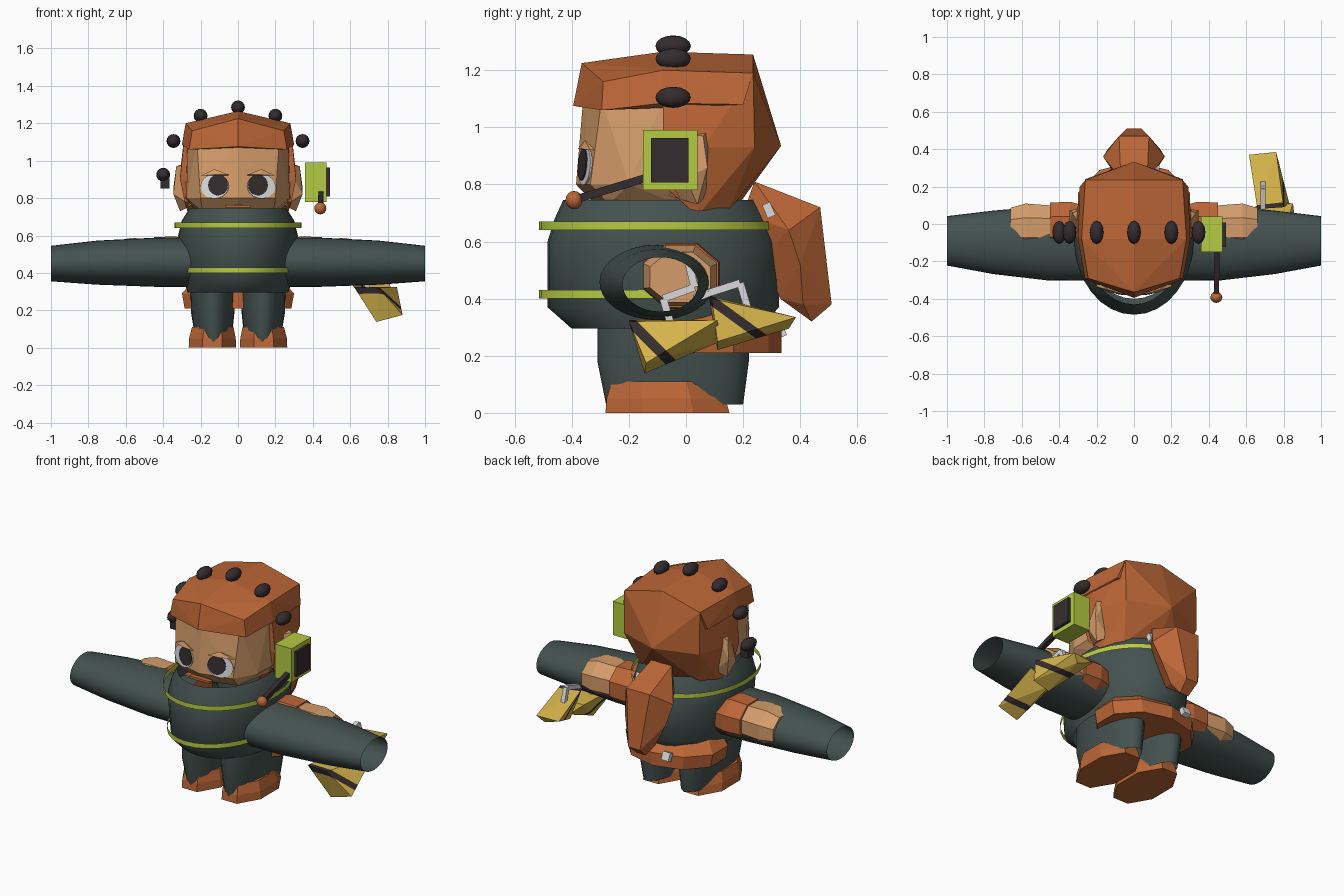
import bpy, bmesh, math
from mathutils import Vector, Matrix

if "Cube" in bpy.data.objects:
    bpy.data.objects.remove(bpy.data.objects["Cube"])


def material(name, rgb):
    lin = [(c / 255 / 12.92) if c < 11 else ((c / 255 + 0.055) / 1.055) ** 2.4 for c in rgb]
    m = bpy.data.materials.new(name)
    m.use_nodes = True
    m.diffuse_color = (*lin, 1)
    m.node_tree.nodes["Principled BSDF"].inputs["Base Color"].default_value = (*lin, 1)
    return m


COAT = material("dark green cloth", (68, 82, 79))
BROWN = material("rust brown", (188, 102, 54))
SKIN = material("skin tan", (212, 156, 106))
LIME = material("lime", (182, 203, 68))
DARK = material("near black", (52, 44, 46))
GOLD = material("gold", (214, 180, 74))
WHITE = material("light grey", (218, 218, 220))


def finish(name, bm, mats, smooth=False):
    bmesh.ops.recalc_face_normals(bm, faces=bm.faces)
    mesh = bpy.data.meshes.new(name)
    bm.to_mesh(mesh)
    bm.free()
    for m in mats:
        mesh.materials.append(m)
    mesh.polygons.foreach_set("use_smooth", [smooth] * len(mesh.polygons))
    ob = bpy.data.objects.new(name, mesh)
    bpy.context.collection.objects.link(ob)
    return ob


def hull(name, mat, points, mirror=False):
    """Faceted solid around a few corner points."""
    bm = bmesh.new()
    pts = set(points)
    if mirror:
        pts |= {(-x, y, z) for x, y, z in points}
    for p in sorted(pts):
        bm.verts.new(p)
    bmesh.ops.convex_hull(bm, input=bm.verts)
    bmesh.ops.delete(bm, geom=[v for v in bm.verts if not v.link_faces], context='VERTS')
    bmesh.ops.dissolve_limit(bm, angle_limit=0.05, verts=bm.verts, edges=bm.edges)
    return finish(name, bm, [mat])


def loft(name, mat, rings, axis="z", n=32, caps=False, smooth=True, turn=0.0):
    """Rings are (position on axis, centre a, centre b, radius a, radius b)."""
    bm = bmesh.new()
    loops = []
    for p, ca, cb, ra, rb in rings:
        loop = []
        for i in range(n):
            t = math.tau * i / n + turn
            a, b = ca + ra * math.cos(t), cb + rb * math.sin(t)
            loop.append(bm.verts.new((a, b, p) if axis == "z" else (p, a, b)))
        loops.append(loop)
    for lo, hi in zip(loops, loops[1:]):
        for i in range(n):
            j = (i + 1) % n
            bm.faces.new((lo[i], lo[j], hi[j], hi[i]))
    if caps:
        bm.faces.new(loops[0])
        bm.faces.new(loops[-1])
    return finish(name, bm, [mat], smooth)


def box(name, mat, centre, size, rot=None):
    bm = bmesh.new()
    m = Matrix.Translation(centre) @ (rot or Matrix()) @ Matrix.Diagonal((*size, 1))
    bmesh.ops.create_cube(bm, size=1, matrix=m)
    return finish(name, bm, [mat])


def beam(name, mat, a, b, w):
    a, b = Vector(a), Vector(b)
    rot = (b - a).to_track_quat('Z', 'Y').to_matrix().to_4x4()
    return box(name, mat, (a + b) / 2, (w, w, (b - a).length), rot)


def ball(name, mat, centre, radii):
    bm = bmesh.new()
    m = Matrix.Translation(centre) @ Matrix.Diagonal((*radii, 1))
    bmesh.ops.create_uvsphere(bm, u_segments=12, v_segments=8, radius=1, matrix=m)
    return finish(name, bm, [mat], True)


# Coat body, open at neck and hem, with two trim bands
loft("coat_body", COAT, [(.295, 0, -.07, .27, .33), (.37, 0, -.08, .29, .405), (.6, 0, -.08, .32, .405),
                         (.68, 0, -.085, .3, .375), (.745, 0, -.09, .26, .34)])
loft("upper_band", LIME, [(.64, 0, -.1, .34, .415), (.67, 0, -.1, .34, .415)])
loft("lower_band", LIME, [(.4, 0, -.105, .3, .41), (.43, 0, -.105, .3, .41)])

# Hips behind the legs
loft("hip_skirt", BROWN, [(.21, 0, .09, .3, .245), (.29, 0, .09, .315, .245), (.36, 0, .06, .25, .2)],
     n=10, caps=True, smooth=False, turn=math.pi / 10)

# Limbs on both sides
for side, s in (("left", 1), ("right", -1)):
    loft(side + "_sleeve", COAT, [(s * .2, -.1, .457, .2, .133), (s * .45, -.103, .457, .2, .131),
                                  (s * .75, -.098, .455, .17, .118), (s, -.09, .45, .132, .095)], "x")
    loft(side + "_cuff", BROWN, [(s * .24, -.02, .475, .12, .11), (s * .34, -.015, .48, .145, .125),
                                 (s * .45, -.015, .48, .14, .12)], "x", 8, True, False, math.pi / 8)
    loft(side + "_hand", SKIN, [(s * .4, -.02, .48, .125, .11), (s * .58, -.02, .48, .14, .115),
                                (s * .66, -.02, .475, .115, .095)], "x", 8, True, False, math.pi / 8)
    loft(side + "_leg", COAT, [(.03, s * .13, -.04, .095, .24), (.18, s * .135, -.045, .115, .265),
                               (.33, s * .135, -.045, .12, .265)], n=24)
    loft(side + "_shoe", BROWN, [(0, s * .137, -.065, .137, .235), (.05, s * .137, -.07, .135, .225),
                                 (.11, s * .135, -.075, .12, .2)], n=8, caps=True, smooth=False, turn=math.pi / 8)
    # Ear
    hull(side + "_ear", SKIN, [(s * .25, -.06, .76), (s * .25, .07, .76), (s * .31, .04, .73), (s * .345, .0, .82),
                               (s * .345, .075, .86), (s * .33, .06, .97), (s * .26, -.05, .98), (s * .27, .08, .99)])
    # Eye: white disc, dark pupil and lid on the angled face plane
    face = Matrix.Rotation(s * math.radians(15), 4, 'Z') @ Matrix.Rotation(math.radians(85), 4, 'X')
    for part, mat, x, z, rx, rz, out in (("eye_white", WHITE, .125, .863, .078, .066, .004),
                                         ("pupil", DARK, .107, .87, .054, .056, .009)):
        bm = bmesh.new()
        y = -.388 + x * .268 + (z - .8) * .09 - out
        m = Matrix.Translation((s * x, y, z)) @ face @ Matrix.Diagonal((rx, rz, 1, 1))
        bmesh.ops.create_cone(bm, cap_ends=True, segments=20, radius1=1, radius2=1, depth=.006, matrix=m)
        finish(side + "_" + part, bm, [mat])
    hull(side + "_eyelid", SKIN, [(s * .05, -.36, .92), (s * .05, -.378, .925), (s * .125, -.355, .955),
                                  (s * .2, -.335, .92), (s * .2, -.315, .92), (s * .125, -.368, .925)])

# Face
hull("face", SKIN, [(0, -.32, .73), (.19, -.27, .73), (.22, 0, .72), (0, -.385, .8), (.2, -.335, .8), (.275, -.2, .8),
                    (.28, -.06, .8), (0, -.36, 1.1), (.22, -.295, 1.1), (.27, -.08, 1.1), (.2, .1, 1.1),
                    (.2, .1, .75)], True)
box("mouth", BROWN, (0, -.364, .757), (.14, .03, .014))

# Hair: cap with fringe, back, and tail
hull("hair_cap", BROWN, [(0, -.365, 1.225), (.245, -.29, 1.16), (0, -.08, 1.265), (.28, -.08, 1.2), (0, .235, 1.255),
                         (.26, .235, 1.19), (0, -.395, 1.075), (.262, -.295, 1.06), (.3, -.08, 1.085),
                         (.29, .2, 1.08)], True)
hull("hair_back", BROWN, [(.28, -.08, 1.2), (.31, -.08, .9), (.285, -.06, .78), (.26, .235, 1.19), (0, .235, 1.255),
                          (0, .333, .935), (.26, .24, .93), (0, .17, .71), (.2, .15, .71), (.26, .04, .69),
                          (.31, .06, .93)], True)
hull("hair_tail", BROWN, [(.07, .24, .81), (.06, .2, .7), (.08, .47, .72), (.165, .36, .64), (.14, .4, .52),
                          (.08, .28, .56), (.04, .51, .38), (.075, .41, .38), (.04, .33, .4), (.03, .44, .32)], True)
for x, y, z in ((.11, .29, .71), (-.1, .33, .29)):
    box("small_clip", WHITE, (x, y, z), (.05, .03, .05), Matrix.Rotation(.4, 4, 'X'))

# Headband beads
for i, (x, z) in enumerate(((0, 1.285), (.2, 1.24), (-.2, 1.24), (.345, 1.105), (-.345, 1.105), (-.4, .925))):
    ball("bead_%d" % (i + 1), DARK, (x, -.045, z), (.037, .062, .037))
box("right_earpiece", DARK, (-.39, -.045, .885), (.05, .06, .07))

# Headset with microphone
box("headset_box", LIME, (.417, -.055, .885), (.115, .19, .21))
box("headset_screen", DARK, (.48, -.057, .885), (.022, .13, .155))
beam("microphone_arm", DARK, (.445, -.1, .835), (.44, -.385, .748), .028)
ball("microphone_tip", BROWN, (.44, -.392, .745), (.032, .03, .032))


# Striped wedges: cut two lines and colour the strip between them
def wedge(name, points, normal, offset, half):
    ob = hull(name, GOLD, points)
    ob.data.materials.append(DARK)
    n = Vector(normal).normalized()
    bm = bmesh.new()
    bm.from_mesh(ob.data)
    for d in (offset - half, offset + half):
        bmesh.ops.bisect_plane(bm, geom=bm.verts[:] + bm.edges[:] + bm.faces[:], plane_co=n * d, plane_no=n)
    for f in bm.faces:
        f.material_index = int(abs(f.calc_center_median().dot(n) - offset) < half)
    bm.to_mesh(ob.data)
    bm.free()


wedge("front_wedge", [(.62, -.2, .325), (.75, -.2, .32), (.74, -.145, .138), (.88, -.14, .175), (.72, .12, .25),
                      (.85, .11, .325), (.64, .09, .32)], (0, .7, .7), .088, .018)
wedge("rear_wedge", [(.615, .37, .33), (.76, .385, .335), (.72, .36, .295), (.83, .11, .25), (.72, .11, .22),
                     (.66, .08, .41), (.8, .09, .4)], (0, .59, .81), .371, .016)

# Bent handles on the wedges
for name, path in (("front_handle", ((-.05, .3), (-.08, .4), (.03, .44), (.01, .52))),
                   ("rear_handle", ((.03, .4), (.08, .42), (.19, .455), (.215, .37)))):
    for i, (a, b) in enumerate(zip(path, path[1:])):
        beam("%s_%d" % (name, i + 1), WHITE, (.69, *a), (.69, *b), .026)
